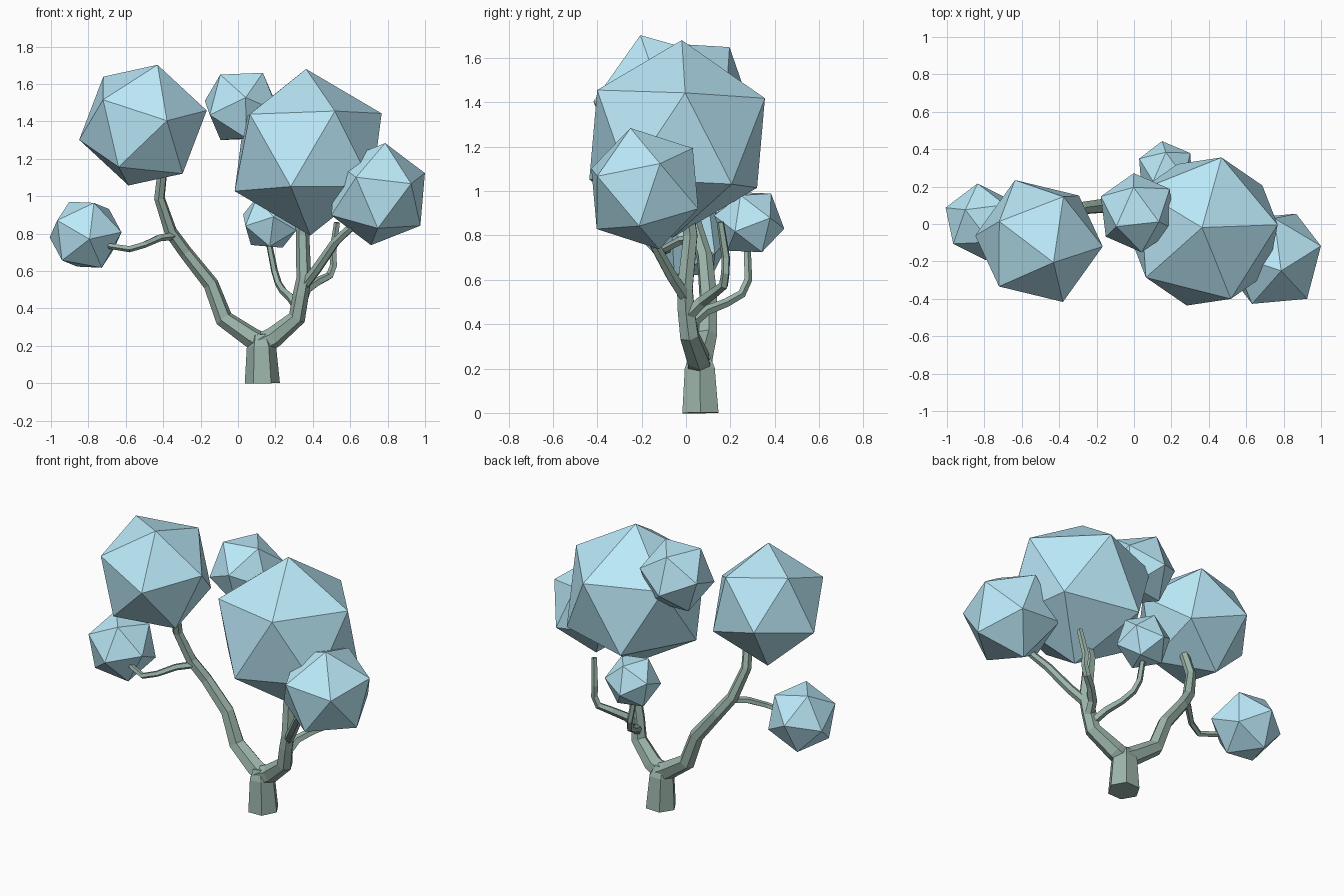
import bpy, bmesh, math
from mathutils import Vector, Matrix

if "Cube" in bpy.data.objects:
    bpy.data.objects.remove(bpy.data.objects["Cube"])


def material(name, rgb):
    m = bpy.data.materials.new(name)
    m.diffuse_color = (*rgb, 1)
    m.use_nodes = True
    m.node_tree.nodes["Principled BSDF"].inputs["Base Color"].default_value = m.diffuse_color
    return m


BARK = material("bark", (0.33, 0.46, 0.40))
LEAF = material("leaves", (0.50, 0.82, 0.95))


def finish(bm, name, mat):
    bmesh.ops.recalc_face_normals(bm, faces=bm.faces)
    me = bpy.data.meshes.new(name)
    bm.to_mesh(me)
    bm.free()
    me.materials.append(mat)
    ob = bpy.data.objects.new(name, me)
    bpy.context.collection.objects.link(ob)
    return ob


def limb(name, path, sides):
    """Tapered low-poly tube through (x, y, z, radius) points."""
    pts = [Vector(p[:3]) for p in path]
    bm = bmesh.new()
    rings = []
    u = Vector((1, 0, 0))
    for i, p in enumerate(pts):
        a = (p - pts[i - 1]).normalized() if i else Vector()
        b = (pts[i + 1] - p).normalized() if i < len(pts) - 1 else Vector()
        t = (a + b).normalized()
        if i == 0 and abs(t.x) > 0.9:
            u = Vector((0, 1, 0))
        u = (u - t * u.dot(t)).normalized()
        v = t.cross(u)
        ring = []
        for k in range(sides):
            ang = math.tau * k / sides
            ring.append(bm.verts.new(p + path[i][3] * (u * math.cos(ang) + v * math.sin(ang))))
        rings.append(ring)
    for r0, r1 in zip(rings, rings[1:]):
        for k in range(sides):
            j = (k + 1) % sides
            bm.faces.new((r0[k], r0[j], r1[j], r1[k]))
    bm.faces.new(rings[0][::-1])
    bm.faces.new(rings[-1])
    return finish(bm, name, BARK)


def leaf_ball(name, centre, radius, corner, neighbour):
    """Icosahedron turned so two adjacent corners point the given ways."""
    z = Vector(corner).normalized()
    x = Vector(neighbour)
    x = (x - z * x.dot(z)).normalized()
    rot = Matrix((x, z.cross(x), z)).transposed().to_4x4()
    bm = bmesh.new()
    bmesh.ops.create_icosphere(bm, subdivisions=1, radius=radius,
                               matrix=Matrix.Translation(centre) @ rot)
    return finish(bm, name, LEAF)


# Trunk and the two main limbs
limb("trunk", [(.13, .065, 0, .094), (.125, .062, .2, .078), (.118, .06, .262, .05)], 6)
limb("left_limb", [(.15, .06, .2, .06), (.07, .07, .245, .056), (-.075, .095, .345, .049),
                   (-.145, .1, .53, .042), (-.28, .085, .70, .037), (-.36, .05, .81, .035),
                   (-.42, .0, .99, .03), (-.405, -.04, 1.13, .028)], 6)
limb("right_limb", [(.10, .06, .2, .06), (.19, .055, .245, .056), (.315, .015, .35, .047),
                    (.335, .0, .47, .043), (.352, -.005, .56, .04), (.345, .02, .80, .036),
                    (.36, .0, .95, .032)], 6)

# Side branches
limb("right_front_branch", [(.35, .0, .52, .03), (.42, -.06, .61, .028),
                            (.52, -.14, .755, .025), (.62, -.20, .85, .022),
                            (.68, -.2, .92, .02)], 6)
limb("left_branch", [(-.33, .06, .79, .022), (-.42, -.02, .778, .02), (-.50, -.09, .742, .018),
                     (-.58, -.12, .718, .018), (-.69, -.08, .735, .016)], 5)
limb("back_branch", [(.33, .01, .39, .026), (.28, .09, .46, .024), (.24, .18, .495, .021),
                     (.215, .25, .535, .02), (.195, .28, .60, .019), (.165, .275, .75, .017)], 5)
limb("bare_branch", [(.34, .01, .44, .03), (.365, .07, .50, .027), (.43, .13, .545, .024),
                     (.49, .17, .575, .022), (.512, .178, .63, .02), (.508, .18, .70, .02),
                     (.53, .155, .86, .017)], 5)

# Foliage
leaf_ball("foliage_left", (-.508, -.091, 1.38), .351, (24, -61, 4.5), (-40.5, -45, 25.5))
leaf_ball("foliage_right", (.375, -.04, 1.235), .446, (-17.5, -74.5, -34.5), (27.5, -67, 42.5))
leaf_ball("foliage_far_left", (-.815, .012, .794), .207, (4, -39, -4.5), (34.5, -17, 2))
leaf_ball("foliage_middle", (.02, .06, 1.48), .218, (4, -40, 9), (22, -9, 35))
leaf_ball("foliage_far_right", (.749, -.186, 1.011), .283, (33, -40, 10.5), (7, -12, 51))
leaf_ball("foliage_back", (.17, .285, .86), .162, (-.02, .16, -.03), (0, .1, .125))
